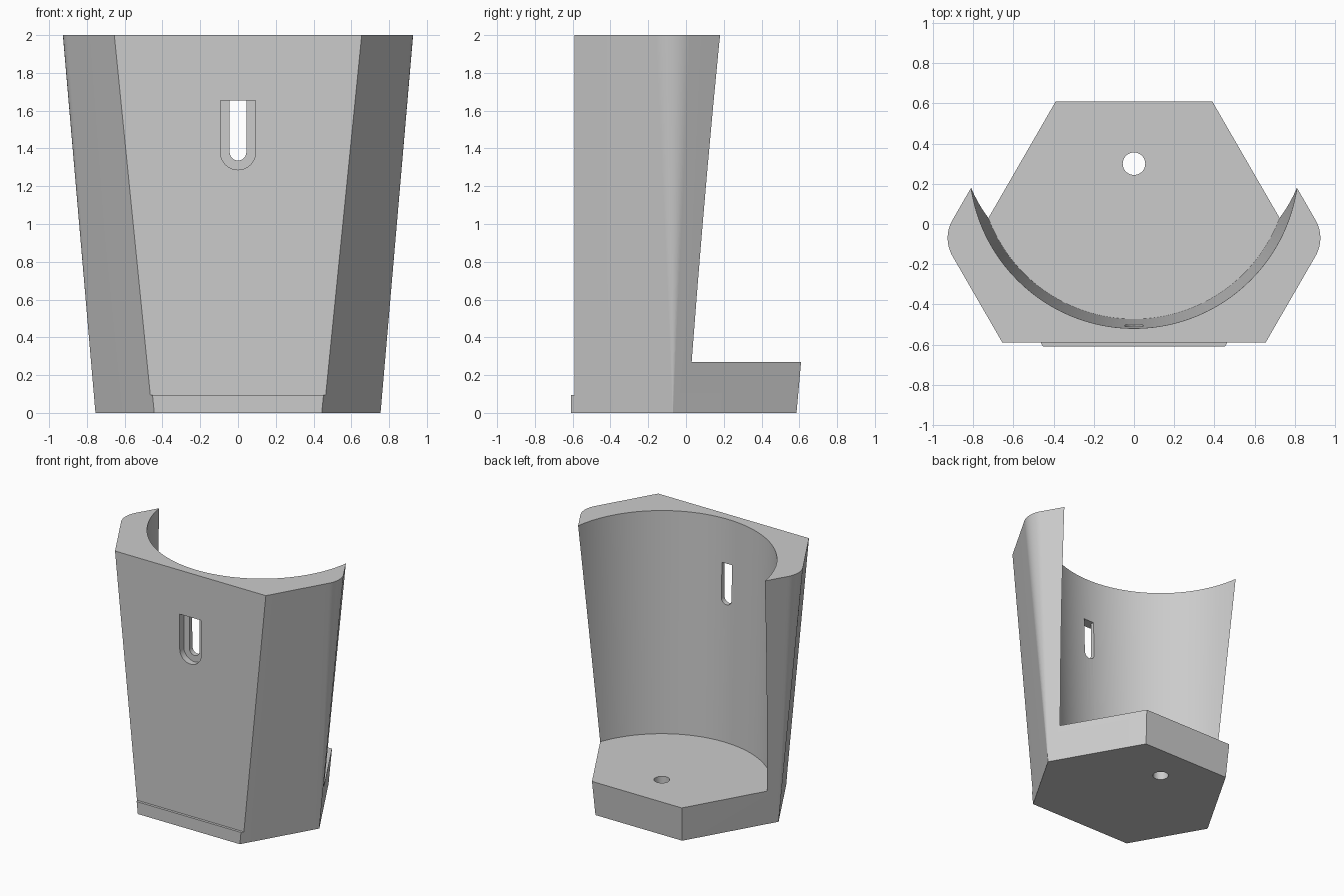
import bpy, bmesh
from math import sin, cos, pi, radians, sqrt
from mathutils import Vector

cube = bpy.data.objects.get("Cube")
if cube:
    bpy.data.objects.remove(cube, do_unlink=True)

grey = bpy.data.materials.new("plain grey")
grey.use_nodes = True
grey.diffuse_color = (0.6, 0.6, 0.6, 1)
grey.node_tree.nodes["Principled BSDF"].inputs["Base Color"].default_value = (0.6, 0.6, 0.6, 1)

FRONT, SIDE_Y, TOP, FLOOR = -0.59, -0.07, 2.0, 0.27
CENTRE_Y = 0.30


def loft(name, low, high):
    """Solid between two matching rings of points."""
    bm = bmesh.new()
    a = [bm.verts.new(p) for p in low]
    b = [bm.verts.new(p) for p in high]
    n = len(a)
    bm.faces.new(a[::-1])
    bm.faces.new(b)
    for i in range(n):
        j = (i + 1) % n
        bm.faces.new((a[i], a[j], b[j], b[i]))
    bmesh.ops.recalc_face_normals(bm, faces=bm.faces)
    mesh = bpy.data.meshes.new(name)
    bm.to_mesh(mesh)
    bm.free()
    mesh.materials.append(grey)
    obj = bpy.data.objects.new(name, mesh)
    bpy.context.collection.objects.link(obj)
    return obj


def half_width(z, y):
    """Half width of the flared hexagon at a height and depth."""
    return 0.755 + 0.1 * z - abs(y - SIDE_Y) / sqrt(3)


def hexagon(z, radius, steps=12):
    """Hexagon ring whose two side corners are rounded."""
    back = 0.585 + 0.09 * z
    cx = half_width(z, SIDE_Y) - radius / cos(pi / 6)
    right = [(half_width(z, FRONT), FRONT)]
    for i in range(steps + 1):
        t = radians(-30 + 60 * i / steps)
        right.append((cx + radius * cos(t), SIDE_Y + radius * sin(t)))
    right.append((half_width(z, back), back))
    ring = right + [(-x, y) for x, y in reversed(right)]
    return [Vector((x, y, z)) for x, y in ring]


def circle(z, radius, n):
    return [Vector((radius * cos(2 * pi * i / n), CENTRE_Y + radius * sin(2 * pi * i / n), z))
            for i in range(n)]


def slot(y, radius, steps=24):
    """Upright slot outline with a flat top and a round bottom."""
    pts = [(radius, 1.655), (-radius, 1.655)]
    for i in range(steps + 1):
        t = pi + pi * i / steps
        pts.append((radius * cos(t), 1.38 + radius * sin(t)))
    return [Vector((x, y, z)) for x, z in pts]


def cut(target, cutter):
    mod = target.modifiers.new("cut", 'BOOLEAN')
    mod.operation = 'DIFFERENCE'
    mod.solver = 'EXACT'
    mod.object = cutter
    bpy.context.view_layer.objects.active = target
    bpy.ops.object.modifier_apply(modifier=mod.name)
    bpy.data.objects.remove(cutter, do_unlink=True)


# Flared hexagonal body, with side corners that grow rounder upwards
body = loft("holder_body", hexagon(0, 0.002), hexagon(TOP, 0.18))

# Tapered round cavity that opens the back above the floor
cut(body, loft("cavity_cutter", circle(FLOOR, 0.773, 160), circle(2.1, 0.822, 160)))

# Drain hole in the floor
cut(body, loft("drain_cutter", circle(-0.1, 0.056, 48), circle(0.5, 0.056, 48)))

# Slot through the front wall, with a wider recess outside
cut(body, loft("recess_cutter", slot(-0.7, 0.093), slot(-0.54, 0.093)))
cut(body, loft("slot_cutter", slot(-0.7, 0.044), slot(-0.3, 0.044)))

# Thin lip along the bottom of the front
LIP = -0.61


def lip_ring(z):
    w, v = half_width(z, FRONT), half_width(z, LIP)
    return [Vector(p) for p in ((-w, FRONT, z), (-v, LIP, z), (v, LIP, z), (w, FRONT, z))]


lip = loft("front_lip", lip_ring(0), lip_ring(0.095))

# Smooth the curved walls and keep the edges crisp
bpy.ops.object.select_all(action='DESELECT')
for obj in (body, lip):
    obj.select_set(True)
bpy.context.view_layer.objects.active = body
bpy.ops.object.shade_smooth_by_angle(angle=radians(25))
